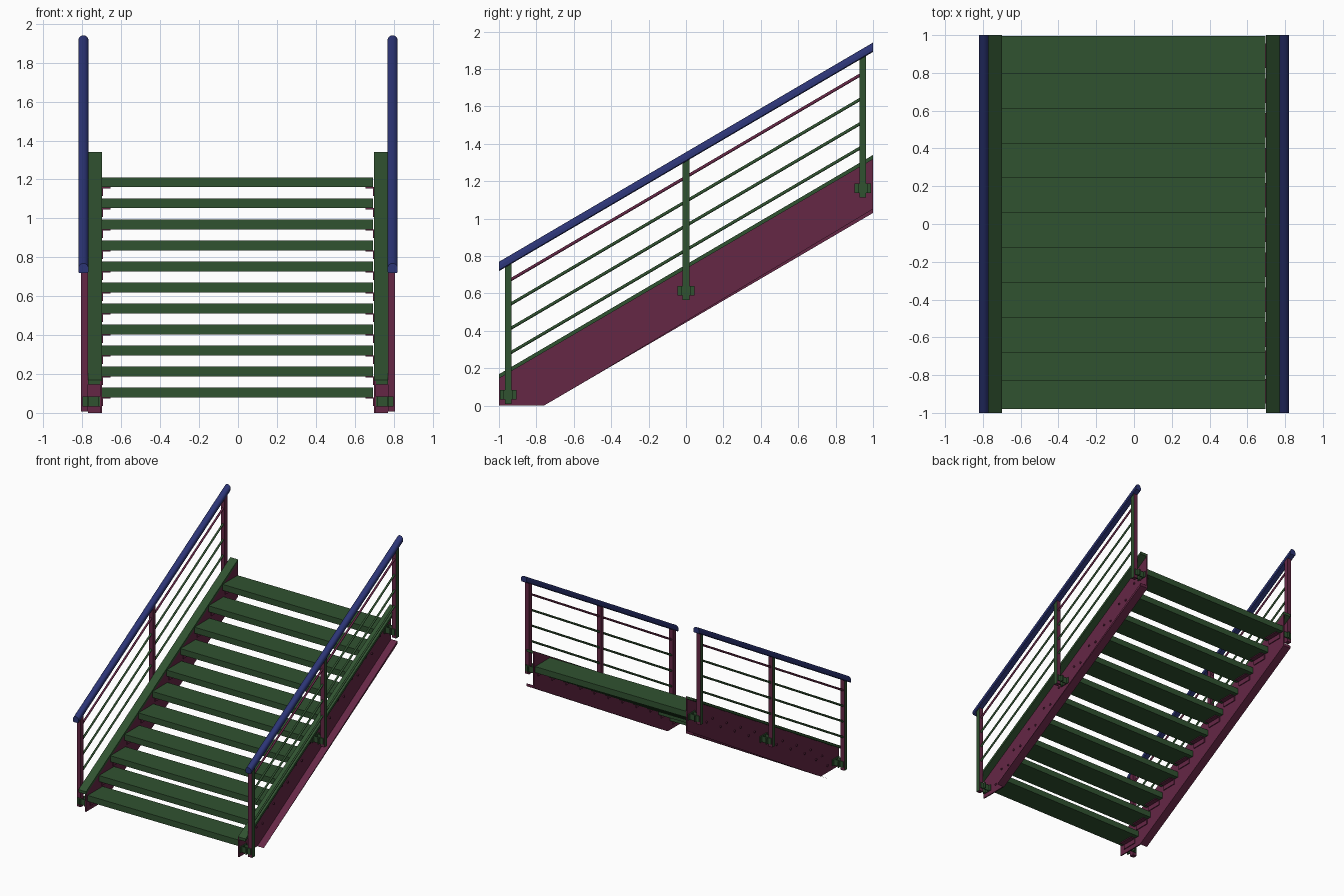
import bpy, bmesh, math
from mathutils import Matrix

if "Cube" in bpy.data.objects:
    bpy.data.objects.remove(bpy.data.objects["Cube"])

SLOPE = 0.586


def material(name, rgb):
    m = bpy.data.materials.new(name)
    m.diffuse_color = (*rgb, 1)
    m.use_nodes = True
    m.node_tree.nodes["Principled BSDF"].inputs["Base Color"].default_value = m.diffuse_color
    return m


GREEN = material("green_paint", (0.03, 0.085, 0.03))
PURPLE = material("purple_paint", (0.13, 0.02, 0.06))
BLUE = material("blue_paint", (0.025, 0.035, 0.18))


def finish(bm, name, mat, mirror=True):
    bmesh.ops.recalc_face_normals(bm, faces=bm.faces)
    me = bpy.data.meshes.new(name)
    bm.to_mesh(me)
    bm.free()
    me.materials.append(mat)
    ob = bpy.data.objects.new(name, me)
    bpy.context.collection.objects.link(ob)
    if mirror:
        ob.modifiers.new("Mirror", 'MIRROR')
    return ob


def prism(bm, pts, x0, x1):
    """Extrude a (y, z) outline from x0 to x1."""
    a = [bm.verts.new((x0, y, z)) for y, z in pts]
    b = [bm.verts.new((x1, y, z)) for y, z in pts]
    bm.faces.new(a)
    bm.faces.new(b[::-1])
    for i in range(len(pts)):
        j = (i + 1) % len(pts)
        bm.faces.new((a[i], a[j], b[j], b[i]))


def box(bm, x0, x1, y0, y1, z0, z1):
    prism(bm, [(y0, z0), (y1, z0), (y1, z1), (y0, z1)], x0, x1)


def sloped_sweep(bm, section, y0, y1, z_mid):
    """Sweep an (x, z) section up the stair slope with vertical cut ends."""
    a, b = [[bm.verts.new((x, y, z_mid + SLOPE * y + z)) for x, z in section]
            for y in (y0, y1)]
    bm.faces.new(a)
    bm.faces.new(b[::-1])
    n = len(section)
    for i in range(n):
        j = (i + 1) % n
        f = bm.faces.new((a[i], a[j], b[j], b[i]))
        f.smooth = n > 4


def smooth(ob):
    bpy.context.view_layer.objects.active = ob
    ob.select_set(True)
    bpy.ops.object.shade_smooth_by_angle(angle=math.radians(40))
    ob.select_set(False)


# Stringers: channels opening outwards
bm = bmesh.new()
prism(bm, [(-1, 0), (-0.76, 0), (1, 1.03), (1, 1.335), (-1, 0.165)], 0.70, 0.71)
finish(bm, "stringer_web", PURPLE)
bm = bmesh.new()
prism(bm, [(-1, 0.145), (1, 1.317), (1, 1.34), (-1, 0.168)], 0.70, 0.77)
finish(bm, "stringer_top_flange", GREEN)
bm = bmesh.new()
prism(bm, [(-0.76, 0), (1, 1.03), (1, 1.053), (-0.72, 0.023)], 0.70, 0.77)
finish(bm, "stringer_bottom_flange", PURPLE)

# Treads, with angle brackets and bolts at each end
fronts = [-0.98, -0.83] + [-0.68 + 0.1845 * i for i in range(9)]
treads, brackets, bolts = bmesh.new(), bmesh.new(), bmesh.new()
for k, y in enumerate(fronts):
    z = 0.08 + 0.108 * k
    box(treads, -0.70, 0.695, y, min(y + 0.198, 1), z, z + 0.05)
    box(brackets, 0.693, 0.70, y + 0.03, y + 0.16, z - 0.045, z)
    box(brackets, 0.655, 0.70, y + 0.03, y + 0.16, z - 0.007, z)
    for dy in (0.055, 0.135):
        m = Matrix.Translation((0.712, y + dy, z - 0.022)) @ Matrix.Rotation(math.pi / 2, 4, 'Y')
        bmesh.ops.create_cone(bolts, cap_ends=True, segments=6, radius1=0.009,
                              radius2=0.009, depth=0.012, matrix=m)
finish(treads, "treads", GREEN, mirror=False)
finish(brackets, "tread_brackets", PURPLE)
finish(bolts, "tread_bolts", PURPLE)

# Posts and their clamps onto the stringer
posts, clamps = bmesh.new(), bmesh.new()
for y, z0 in ((-0.95, 0.008), (0, 0.565), (0.945, 1.112)):
    h = 0.018
    top = 1.315 + SLOPE * y
    prism(posts, [(y - h, z0), (y + h, z0), (y + h, top + SLOPE * h),
                  (y - h, top - SLOPE * h)], 0.772, 0.808)
    zc = z0 + 0.05
    # Web plate, cheeks on both sides of the post
    box(clamps, 0.71, 0.718, y - 0.045, y + 0.045, zc - 0.025, zc + 0.025)
    for s in (-1, 1):
        ya, yb = sorted((y + s * 0.018, y + s * 0.026))
        box(clamps, 0.71, 0.80, ya, yb, zc - 0.025, zc + 0.025)
        ya, yb = sorted((y + s * 0.026, y + s * 0.045))
        box(clamps, 0.765, 0.773, ya, yb, zc - 0.025, zc + 0.025)
ob = finish(posts, "railing_posts", PURPLE)
ob.data.materials.append(GREEN)
for p in ob.data.polygons:
    p.material_index = int(p.normal.x > 0.5)
finish(clamps, "post_clamps", GREEN)

# Handrail: rounded top, flat underside
bm = bmesh.new()
arc = [math.pi * i / 12 for i in range(13)]
section = [(0.795 + 0.026 * math.cos(a), 0.026 * math.sin(a)) for a in arc]
section += [(0.769, -0.018), (0.775, -0.024), (0.815, -0.024), (0.821, -0.018)]
sloped_sweep(bm, section, -1, 1, 1.329)
smooth(finish(bm, "handrail", BLUE))

# Infill bars between the posts
for i in range(4):
    bm = bmesh.new()
    ring = [math.tau * k / 12 for k in range(12)]
    sloped_sweep(bm, [(0.79 + 0.008 * math.cos(a), 0.0095 * math.sin(a)) for a in ring],
                 -0.945, 0.94, 1.222 - 0.13 * i)
    smooth(finish(bm, f"infill_bar_{i + 1}", PURPLE if i == 0 else GREEN))
